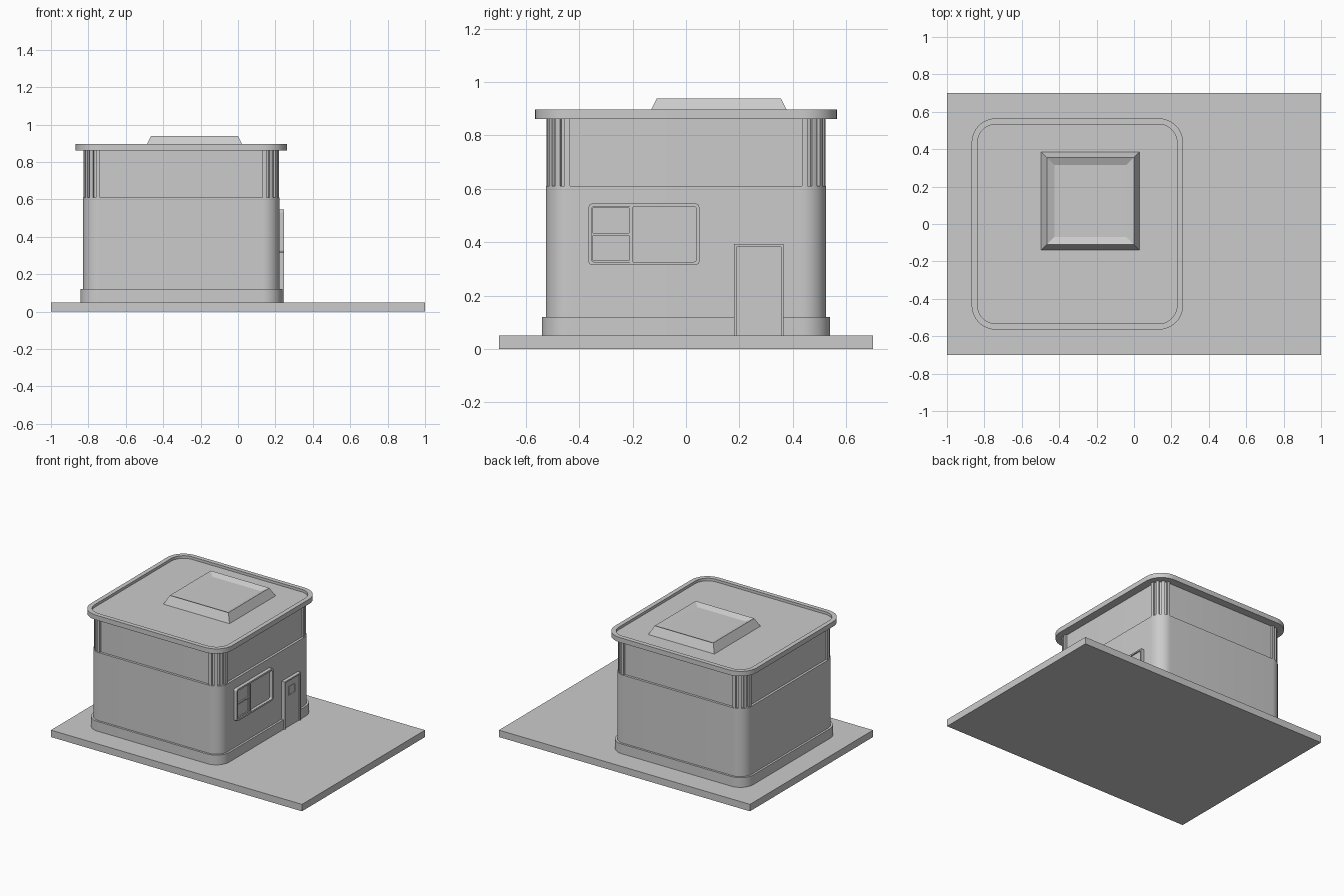
import bpy, bmesh
from math import sin, cos, radians, pi

if "Cube" in bpy.data.objects:
    bpy.data.objects.remove(bpy.data.objects["Cube"])

CX = -0.303      # building centre in x
WALL = 0.525     # half width of the square building
CORE = 0.435     # where the straight walls end and the rounded corners begin


def loft(name, loops, smooth=True):
    """Skin a stack of closed loops and cap both ends."""
    bm = bmesh.new()
    rings = [[bm.verts.new(p) for p in loop] for loop in loops]
    n = len(rings[0])
    for a, b in zip(rings, rings[1:]):
        for i in range(n):
            j = (i + 1) % n
            bm.faces.new((a[i], a[j], b[j], b[i]))
    bm.faces.new(rings[0][::-1])
    bm.faces.new(rings[-1])
    bmesh.ops.recalc_face_normals(bm, faces=bm.faces[:])
    me = bpy.data.meshes.new(name)
    bm.to_mesh(me)
    bm.free()
    ob = bpy.data.objects.new(name, me)
    bpy.context.collection.objects.link(ob)
    if smooth:
        bpy.ops.object.select_all(action='DESELECT')
        ob.select_set(True)
        bpy.context.view_layer.objects.active = ob
        bpy.ops.object.shade_smooth_by_angle(angle=radians(30))
    return ob


def round_rect(u0, u1, v0, v1, r, seg=12):
    """2D rounded rectangle; r = 0 gives four plain corners."""
    if r == 0:
        return [(u1, v1), (u0, v1), (u0, v0), (u1, v0)]
    pts = []
    centres = [(u1 - r, v1 - r), (u0 + r, v1 - r), (u0 + r, v0 + r), (u1 - r, v0 + r)]
    for k, (cu, cv) in enumerate(centres):
        for i in range(seg + 1):
            t = (k + i / seg) * pi / 2
            pts.append((cu + r * cos(t), cv + r * sin(t)))
    return pts


def ring(half, z):
    """Building outline at a height, all corners sharing one centre."""
    return [(x, y, z) for x, y in round_rect(CX - half, CX + half, -half, half, half - CORE)]


def wall_loop(y0, y1, z0, z1, x, r=0):
    """Loop lying parallel to the right wall."""
    return [(x, y, z) for y, z in round_rect(y0, y1, z0, z1, r, 4)]


def box(name, x0, x1, y0, y1, z0, z1):
    return loft(name, [wall_loop(y0, y1, z0, z1, x) for x in (x0, x1)], False)


def frame(name, y0, y1, z0, z1, w, x_back, x_front, x_pane, r=0):
    """Raised frame with a recessed pane."""
    ri = max(r - w / 2, 0.003) if r else 0
    inner = (y0 + w, y1 - w, z0 + w, z1 - w)
    return loft(name, [wall_loop(y0, y1, z0, z1, x_back, r),
                       wall_loop(y0, y1, z0, z1, x_front, r),
                       wall_loop(*inner, x_front, ri),
                       wall_loop(*inner, x_pane, ri)], False)


# ground slab
box("ground_slab", -1, 1, -0.7, 0.7, 0, 0.05)

# plinth, lower wall and recessed upper window band
loft("plinth", [ring(0.54, 0.05), ring(0.54, 0.12)])
loft("lower_wall", [ring(WALL, 0.05), ring(WALL, 0.61)])
loft("upper_window_band", [ring(0.508, 0.605), ring(0.508, 0.87)])

# curved mullions around the four upper corners
for k, (sx, sy) in enumerate([(1, 1), (-1, 1), (-1, -1), (1, -1)]):
    for m in range(4):
        start = k * 90 + m * 25.4
        arc = [radians(start + 13.8 * i / 4) for i in range(5)]
        outline = [(0.087, t) for t in arc] + [(0.06, t) for t in reversed(arc)]
        loft(f"corner_mullion_{k}_{m}",
             [[(CX + sx * CORE + r * cos(t), sy * CORE + r * sin(t), z) for r, t in outline]
              for z in (0.605, 0.87)])

# roof slab with raised rim around a sunken deck
loft("roof", [ring(0.565, 0.862), ring(0.565, 0.897), ring(0.533, 0.897), ring(0.533, 0.878)])

# skylight: sloped curb with a dished top
SX, SY = -0.233, 0.123
loft("skylight", [[(x, y, z) for x, y in round_rect(SX - h, SX + h, SY - h, SY + h, 0)]
                  for h, z in ((0.264, 0.876), (0.233, 0.938), (0.193, 0.92))], False)

# right wall window: rounded frame, two-pane sash and post
X = CX + WALL
frame("window_frame", -0.365, 0.05, 0.315, 0.545, 0.012, X - 0.01, X + 0.025, X + 0.004, 0.014)
for i, z in enumerate((0.327, 0.43)):
    frame(f"window_sash_{i}", -0.354, -0.209, z, z + 0.103, 0.005, X, X + 0.016, X + 0.007)
box("window_post", X, X + 0.02, -0.21, -0.198, 0.327, 0.533)

# door: frame, leaf and small pane
box("door_leaf", X - 0.01, X + 0.016, 0.19, 0.355, 0.05, 0.383)
for i, y in enumerate((0.18, 0.355)):
    box(f"door_jamb_{i}", X - 0.01, X + 0.025, y, y + 0.01, 0.05, 0.393)
box("door_head", X - 0.01, X + 0.025, 0.19, 0.355, 0.383, 0.393)
frame("door_pane", 0.236, 0.308, 0.273, 0.337, 0.004, X, X + 0.019, X + 0.0165)
